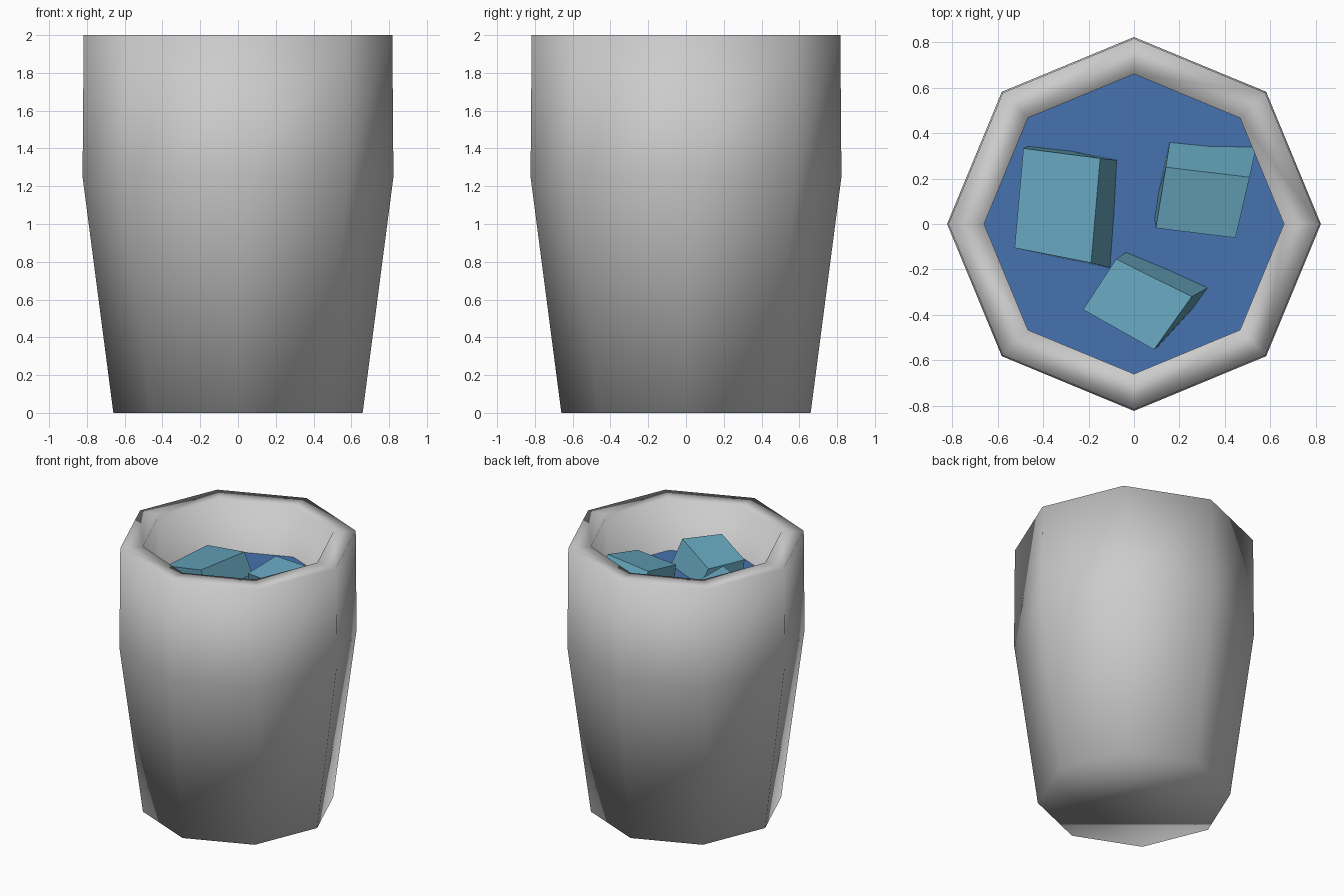
import bpy
from math import cos, sin, pi

if "Cube" in bpy.data.objects:
    bpy.data.objects.remove(bpy.data.objects["Cube"])

SIDES = 8
WATER_Z = 1.615


def material(name, rgb):
    m = bpy.data.materials.new(name)
    m.diffuse_color = (*rgb, 1)
    m.use_nodes = True
    m.node_tree.nodes["Principled BSDF"].inputs["Base Color"].default_value = m.diffuse_color
    return m


def make(name, verts, faces, mat=None, smooth=False):
    me = bpy.data.meshes.new(name)
    me.from_pydata(verts, [], faces)
    me.polygons.foreach_set("use_smooth", [smooth] * len(me.polygons))
    if mat:
        me.materials.append(mat)
    ob = bpy.data.objects.new(name, me)
    bpy.context.collection.objects.link(ob)
    return ob


def ring(r, z):
    return [(r * cos(2 * pi * i / SIDES), r * sin(2 * pi * i / SIDES), z) for i in range(SIDES)]


def lathe(name, profile):
    verts = [v for r, z in profile for v in ring(r, z)]
    faces = [tuple(reversed(range(SIDES)))]
    for k in range(len(profile) - 1):
        a, b = k * SIDES, (k + 1) * SIDES
        for i in range(SIDES):
            j = (i + 1) % SIDES
            faces.append((a + i, a + j, b + j, b + i))
    last = (len(profile) - 1) * SIDES
    faces.append(tuple(range(last, last + SIDES)))
    return make(name, verts, faces, smooth=True)


water_mat = material("water_blue", (0.06, 0.17, 0.43))
ice_mat = material("ice_blue", (0.13, 0.37, 0.50))

# Cup: outer wall, flat rim, inner wall and floor
lathe("cup", [(0.66, 0), (0.823, 1.25), (0.817, 2), (0.66, 2), (0.66, 1.25), (0.52, 0.12)])

# Water surface
make("water", ring(0.66, WATER_Z), [tuple(range(SIDES))], water_mat)

# Ice blocks: uneven, half-sunk; four top corners then four bottom corners (counter-clockwise)
BLOCK = [(0, 1, 2, 3), (7, 6, 5, 4)] + [(i, i + 4, (i + 1) % 4 + 4, (i + 1) % 4) for i in range(4)]
blocks = {
    "ice_left": [(-0.526, -0.105, 1.70), (-0.189, -0.171, 1.784), (-0.149, 0.289, 1.756), (-0.487, 0.333, 1.70),
                 (-0.50, -0.10, 1.42), (-0.02, -0.215, 1.44), (0.02, 0.27, 1.43), (-0.43, 0.36, 1.44)],
    "ice_right": [(0.096, -0.018, 1.777), (0.447, -0.061, 1.778), (0.509, 0.206, 1.83), (0.14, 0.25, 1.817),
                  (0.085, 0.06, 1.44), (0.44, -0.01, 1.44), (0.565, 0.46, 1.42), (0.175, 0.47, 1.41)],
    "ice_front": [(-0.224, -0.377, 1.762), (0.088, -0.553, 1.807), (0.254, -0.32, 1.814), (-0.079, -0.154, 1.74),
                  (-0.19, -0.36, 1.40), (0.12, -0.53, 1.44), (0.367, -0.257, 1.49), (0.035, -0.08, 1.42)],
}
for name, corners in blocks.items():
    make(name, corners, BLOCK, ice_mat)
